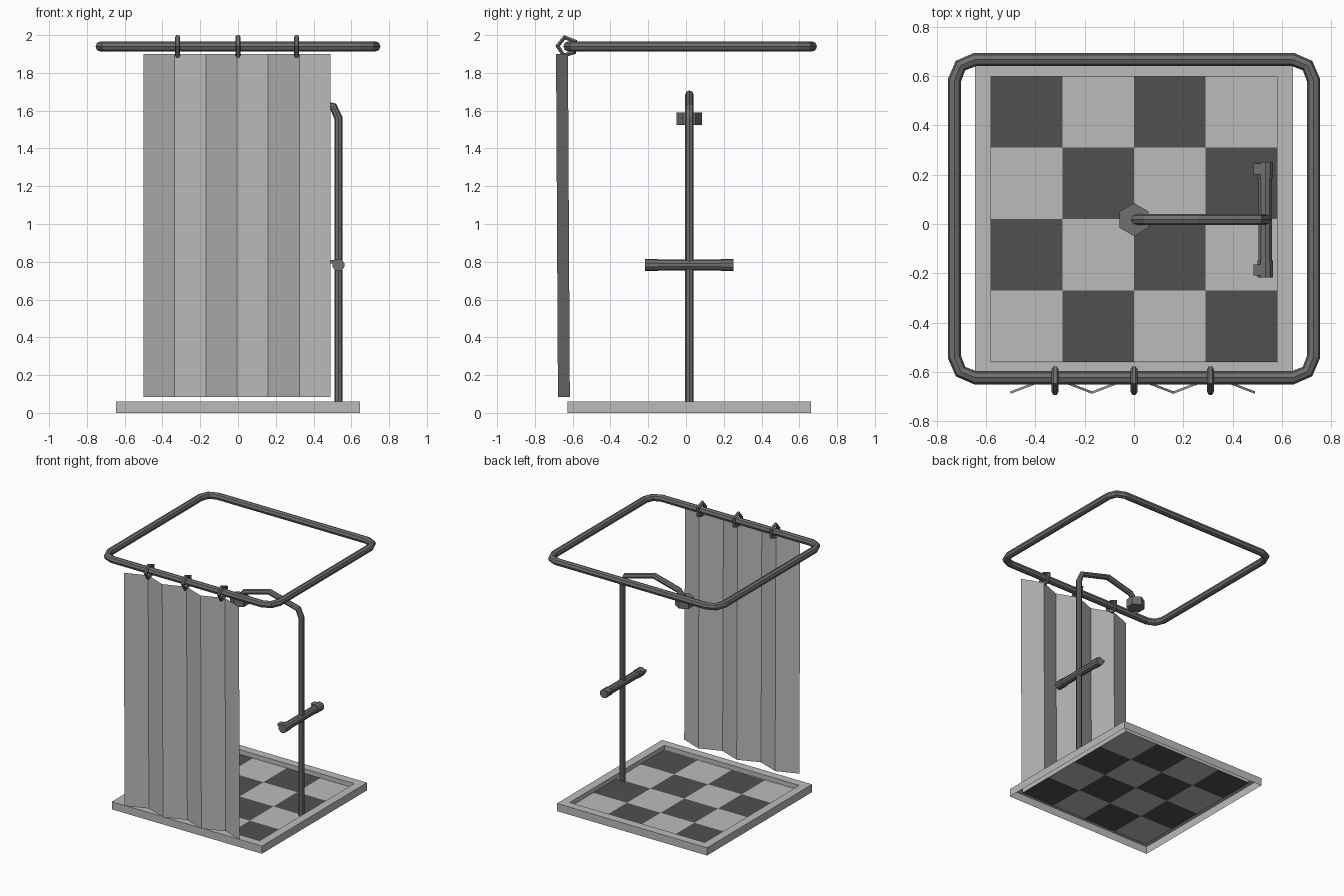
import bpy, bmesh, math
from mathutils import Matrix, Vector

if "Cube" in bpy.data.objects:
    bpy.data.objects.remove(bpy.data.objects["Cube"])

CY = 0.018          # y of the tray and pipe centre line
PX = 0.532          # x of the upright pipe


def material(name, v):
    m = bpy.data.materials.new(name)
    m.diffuse_color = (v, v, v, 1)
    m.use_nodes = True
    m.node_tree.nodes["Principled BSDF"].inputs["Base Color"].default_value = m.diffuse_color
    return m


WHITE = material("pale_grey", 0.50)
CLOTH = material("curtain_grey", 0.49)
DARK = material("dark_tile", 0.08)
METAL = material("metal_grey", 0.16)


def add(name, bm, *mats):
    me = bpy.data.meshes.new(name)
    bm.to_mesh(me)
    bm.free()
    for m in mats:
        me.materials.append(m)
    ob = bpy.data.objects.new(name, me)
    bpy.context.collection.objects.link(ob)
    return ob


def tube(name, pts, r, sides=8, cyclic=False):
    """Swept pipe along a polyline, converted to a mesh."""
    cu = bpy.data.curves.new(name, 'CURVE')
    cu.dimensions = '3D'
    cu.bevel_depth = r
    cu.bevel_resolution = sides // 2 - 2
    cu.use_fill_caps = not cyclic
    sp = cu.splines.new('POLY')
    sp.points.add(len(pts) - 1)
    for p, co in zip(sp.points, pts):
        p.co = (*co, 1)
    sp.use_cyclic_u = cyclic
    ob = bpy.data.objects.new(name, cu)
    bpy.context.collection.objects.link(ob)
    cu.materials.append(METAL)
    bpy.ops.object.select_all(action='DESELECT')
    ob.select_set(True)
    bpy.context.view_layer.objects.active = ob
    bpy.ops.object.convert(target='MESH')
    for p in ob.data.polygons:
        p.use_smooth = False
    return ob


def cylinder(name, loc, r, h, sides, rot=Matrix(), mat=METAL):
    bm = bmesh.new()
    bmesh.ops.create_cone(bm, cap_ends=True, segments=sides, radius1=r, radius2=r,
                          depth=h, matrix=Matrix.Translation(loc) @ rot)
    return add(name, bm, mat)


# Tray: outer wall, rim and inner wall, open underneath
bm = bmesh.new()
loops = []
for half, z in ((0.645, 0), (0.645, 0.06), (0.58, 0.06), (0.58, 0.025)):
    loops.append([bm.verts.new((sx * half, CY + sy * half, z))
                  for sx, sy in ((-1, -1), (1, -1), (1, 1), (-1, 1))])
for a, b in zip(loops, loops[1:]):
    for i in range(4):
        j = (i + 1) % 4
        bm.faces.new((a[i], a[j], b[j], b[i]))
add("tray_rim", bm, WHITE)

# Chequered floor, 4 x 4 tiles
bm = bmesh.new()
bmesh.ops.create_grid(bm, x_segments=4, y_segments=4, size=0.58,
                      matrix=Matrix.Translation((0, CY + 0.003, 0.025)))
for f in bm.faces:
    c = f.calc_center_median()
    col, row = int((c.x + 0.58) / 0.29), int((c.y - CY + 0.577) / 0.29)
    f.material_index = (col + row) % 2
add("tray_floor", bm, WHITE, DARK)

# Curtain rail: rounded square loop
half, rad = 0.728, 0.085
rail = []
for q in range(4):
    a0 = q * math.pi / 2
    sx, sy = ((1, 1), (-1, 1), (-1, -1), (1, -1))[q]
    for k in range(3):
        a = a0 + k * math.pi / 4
        rail.append((sx * (half - rad) + rad * math.cos(a),
                     0.022 + sy * (0.645 - rad) + rad * math.sin(a), 1.94))
tube("curtain_rail", rail, 0.027, 8, True)

# Curtain rings: five-sided loops around the front of the rail
for n, x in enumerate((-0.32, 0.0, 0.31)):
    pts = []
    for k in range(5):
        a = math.radians(33 + 72 * k)
        pts.append((x, -0.63 + 0.05 * math.cos(a), 1.94 + 0.05 * math.sin(a)))
    tube(f"curtain_ring_{n + 1}", pts, 0.014, 6, True)

# Pleated curtain
bm = bmesh.new()
prev = None
for i in range(7):
    x = -0.5 + 0.165 * i
    y = -0.685 if i % 2 == 0 else -0.622
    cur = (bm.verts.new((x, y + 0.007, 0.085)), bm.verts.new((x, y - 0.003, 1.90)))
    if prev:
        bm.faces.new((prev[0], cur[0], cur[1], prev[1]))
    prev = cur
add("curtain", bm, CLOTH)

# Upright pipe with arched arm
tube("shower_pipe", [(PX, CY, 0.025), (PX, CY, 1.56), (0.505, CY, 1.62), (0.26, CY, 1.685),
                     (0.05, CY, 1.63), (0, CY, 1.57)], 0.022, 8)

# Six-sided shower head, corners pointing along y
cylinder("shower_head", (0, CY, 1.557), 0.067, 0.065, 6, Matrix.Rotation(0, 4, 'Z'))

# Mixer bar with end knobs and small levers
along_y = Matrix.Rotation(math.pi / 2, 4, 'X')
cylinder("mixer_bar", (PX, CY, 0.783), 0.029, 0.34, 10, along_y)
for side, s in (("front", -1), ("back", 1)):
    cylinder(f"knob_{side}", (PX, CY + s * 0.2, 0.783), 0.033, 0.068, 10, along_y)
    bm = bmesh.new()
    bmesh.ops.create_cube(bm, size=1, matrix=Matrix.Translation((0.505, CY + s * 0.205, 0.80))
                          @ Matrix.Diagonal((0.04, 0.045, 0.018, 1)))
    add(f"lever_{side}", bm, METAL)
